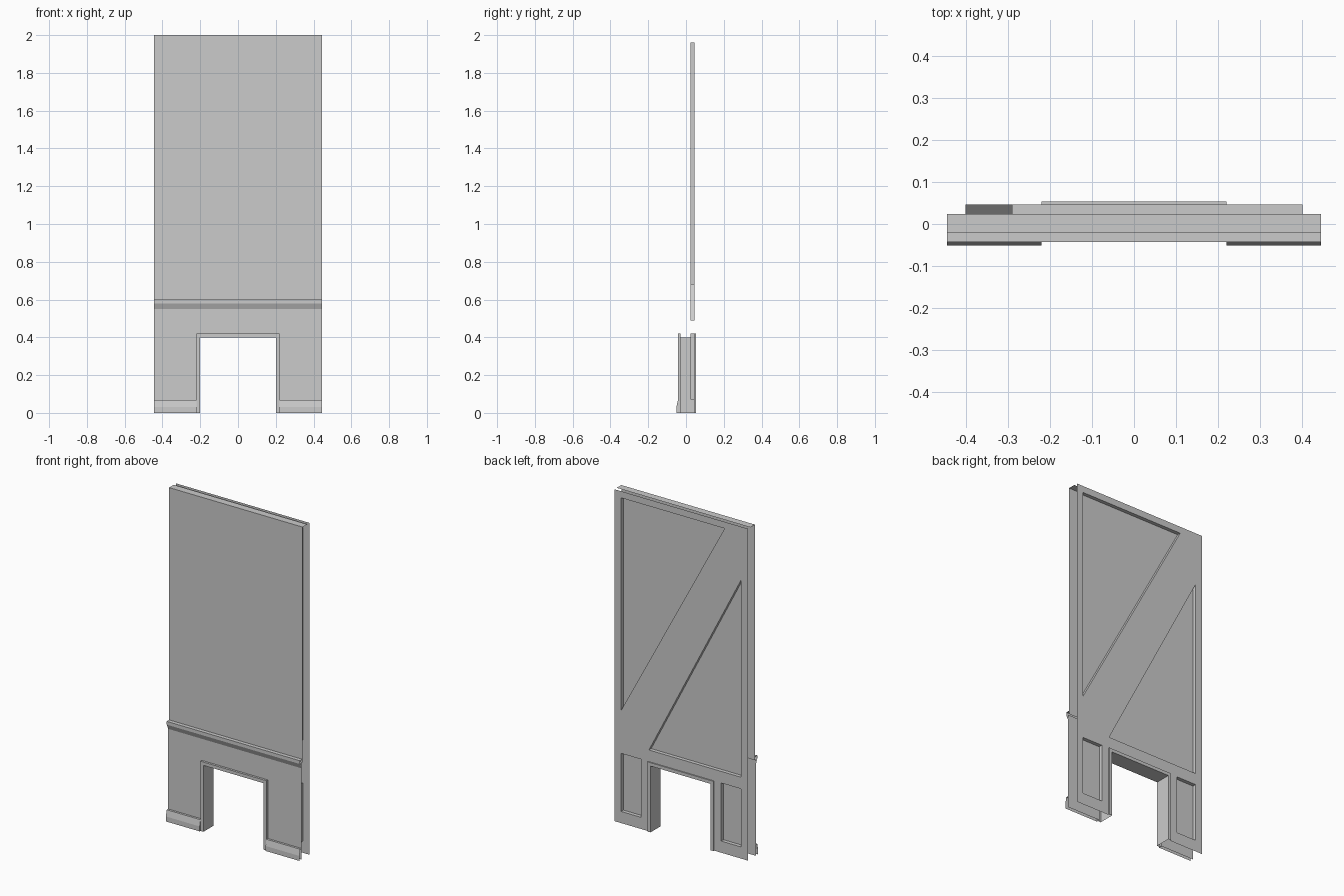
import bpy, bmesh
from mathutils import Vector

if "Cube" in bpy.data.objects:
    bpy.data.objects.remove(bpy.data.objects["Cube"])

W, H = 0.445, 2.0            # half width, height
DI, DO = 0.20, 0.22          # doorway inner / outer half width
TI, TO = 0.40, 0.42          # doorway inner / outer top
PANEL_Y, WALL_Y, BACK_Y, RECESS_Y = -0.02, -0.03, 0.046, 0.024
TRIM_F, TRIM_B = -0.043, 0.053


def finish(name, bm):
    bmesh.ops.remove_doubles(bm, verts=bm.verts, dist=1e-5)
    me = bpy.data.meshes.new(name)
    bm.to_mesh(me)
    bm.free()
    ob = bpy.data.objects.new(name, me)
    bpy.context.collection.objects.link(ob)
    return ob


def face(bm, pts, toward):
    """Add a polygon whose normal points along 'toward'."""
    f = bm.faces.new([bm.verts.new(p) for p in pts])
    f.normal_update()
    if f.normal.dot(Vector(toward)) < 0:
        f.normal_flip()
    return f


def strip(bm, profile, x0, x1, toward=(0, -1, 0.1)):
    """Run a (y, z) profile along x."""
    for (ya, za), (yb, zb) in zip(profile, profile[1:]):
        face(bm, [(x0, ya, za), (x1, ya, za), (x1, yb, zb), (x0, yb, zb)], toward)


def doorway_outline(top):
    return [(-W, 0), (-DO, 0), (-DO, TO), (DO, TO), (DO, 0), (W, 0), (W, top), (-W, top)]


# Upper front panel with the ledge on top
bm = bmesh.new()
strip(bm, [(PANEL_Y, 0.58), (PANEL_Y, H), (RECESS_Y, H)], -W, W, (0, -1, 1))
finish("upper_front_panel", bm)

# Lower front wall around the doorway
bm = bmesh.new()
face(bm, [(x, WALL_Y, z) for x, z in doorway_outline(0.58)], (0, -1, 0))
finish("lower_front_wall", bm)

# Chair rail
bm = bmesh.new()
strip(bm, [(PANEL_Y, 0.60), (TRIM_F, 0.60)], -W, W, (0, 0, 1))
strip(bm, [(TRIM_F, 0.60), (TRIM_F, 0.58), (WALL_Y, 0.55)], -W, W)
finish("chair_rail", bm)

# Baseboards, one each side of the doorway
base = [(WALL_Y, 0.067), (TRIM_F, 0.067), (-0.051, 0.03), (-0.051, 0)]
for side, s in (("left", -1), ("right", 1)):
    bm = bmesh.new()
    strip(bm, base[:2], s * DO, s * W, (0, 0, 1))
    strip(bm, base[1:], s * DO, s * W)
    face(bm, [(s * DO, y, z) for y, z in base + [(WALL_Y, 0)]], (-s, 0, 0))
    finish("baseboard_" + side, bm)

# Back frame: flat sheet with doorway notch, two triangular and two small openings
holes = [
    [(0.40, 1.96), (-0.29, 1.96), (0.40, 0.68)],
    [(-0.40, 1.68), (-0.40, 0.49), (0.215, 0.49)],
    [(0.267, 0.07), (0.40, 0.07), (0.40, 0.42), (0.267, 0.42)],
    [(-0.267, 0.07), (-0.40, 0.07), (-0.40, 0.42), (-0.267, 0.42)],
]
bm = bmesh.new()
for loop in [doorway_outline(H)] + holes:
    vs = [bm.verts.new((x, BACK_Y, z)) for x, z in loop]
    for a, b in zip(vs, vs[1:] + vs[:1]):
        bm.edges.new((a, b))
bmesh.ops.triangle_fill(bm, edges=bm.edges[:], use_beauty=True, normal=(0, 1, 0))
for f in bm.faces:
    f.normal_update()
    if f.normal.y < 0:
        f.normal_flip()
# Recess walls and sunken panels
for loop in holes:
    cx = sum(p[0] for p in loop) / len(loop)
    cz = sum(p[1] for p in loop) / len(loop)
    face(bm, [(x, RECESS_Y, z) for x, z in loop], (0, 1, 0))
    for (xa, za), (xb, zb) in zip(loop, loop[1:] + loop[:1]):
        face(bm, [(xa, BACK_Y, za), (xb, BACK_Y, zb), (xb, RECESS_Y, zb), (xa, RECESS_Y, za)],
             (cx - xa, 0, cz - za))
finish("back_frame", bm)

# Doorway lining: jambs, head and the trim on both faces
bm = bmesh.new()
inner = [(-DI, 0), (-DI, TI), (DI, TI), (DI, 0)]
outer = [(-DO, 0), (-DO, TO), (DO, TO), (DO, 0)]
inward = [(1, 0, 0), (0, 0, -1), (-1, 0, 0)]
for i, n in enumerate(inward):
    (xa, za), (xb, zb) = inner[i], inner[i + 1]
    (oxa, oza), (oxb, ozb) = outer[i], outer[i + 1]
    face(bm, [(xa, TRIM_F, za), (xb, TRIM_F, zb), (xb, TRIM_B, zb), (xa, TRIM_B, za)], n)
    for trim, wall, d in ((TRIM_F, WALL_Y, -1), (TRIM_B, BACK_Y, 1)):
        face(bm, [(xa, trim, za), (xb, trim, zb), (oxb, trim, ozb), (oxa, trim, oza)], (0, d, 0))
        face(bm, [(oxa, trim, oza), (oxb, trim, ozb), (oxb, wall, ozb), (oxa, wall, oza)],
             [-c for c in n])
finish("doorway_lining", bm)
